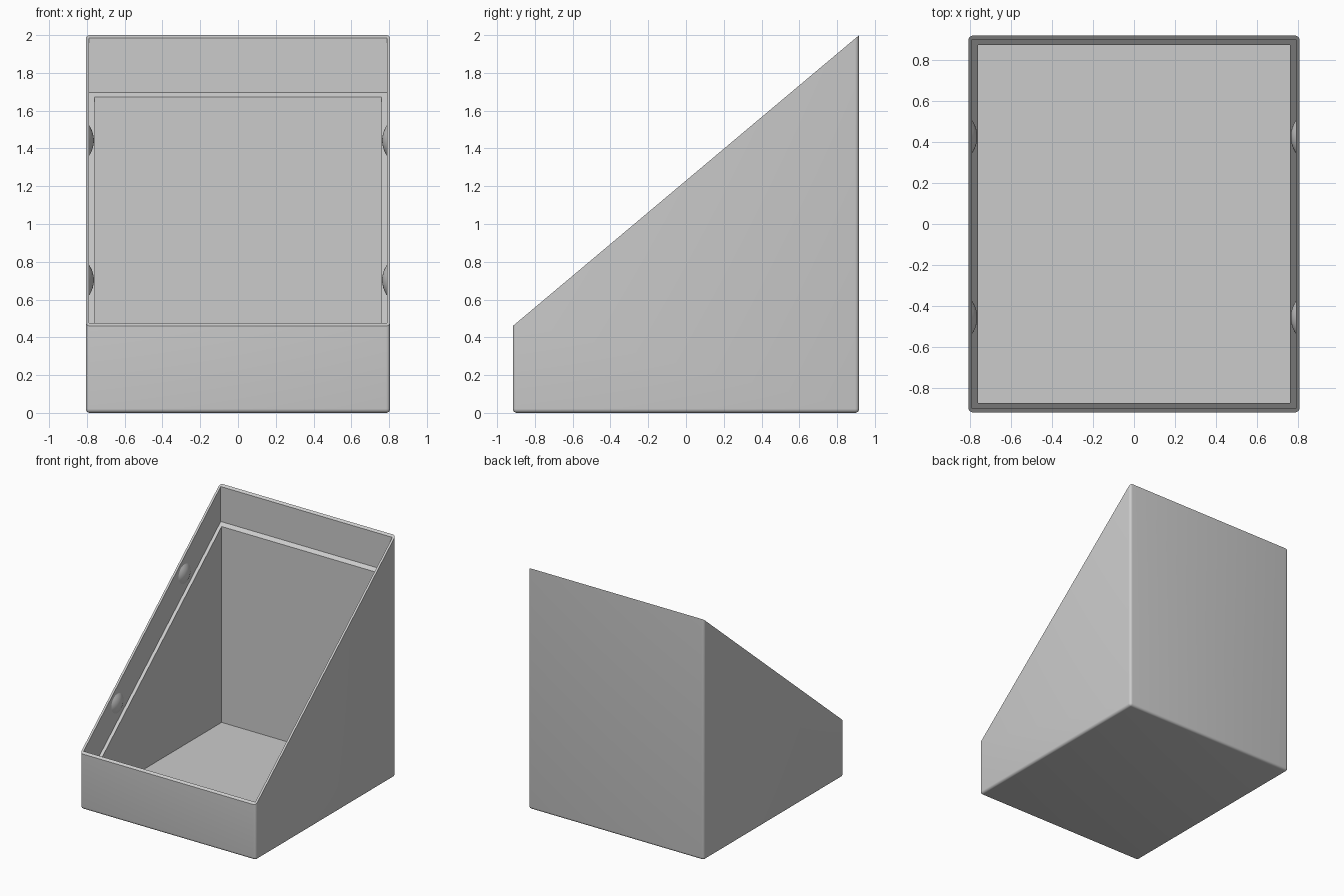
import bpy, bmesh, math
from mathutils import Matrix, Vector

if "Cube" in bpy.data.objects:
    bpy.data.objects.remove(bpy.data.objects["Cube"])

HALF_X, HALF_Y = 0.806, 0.917      # outer half sizes
FRONT_Z, BACK_Z = 0.46, 2.0        # rim heights
SLOPE = (BACK_Z - FRONT_Z) / (2 * HALF_Y)
RIM, WALL, FLOOR = 0.018, 0.046, 0.046
RECESS = 0.29                      # ledge depth below the rim
NORMAL = Vector((0, -SLOPE, 1))


def rim_z(y):
    return FRONT_Z + SLOPE * (y + HALF_Y)


grey = bpy.data.materials.new("light_grey")
grey.use_nodes = True
colour = (0.6, 0.6, 0.6, 1)
grey.diffuse_color = colour
grey.node_tree.nodes["Principled BSDF"].inputs["Base Color"].default_value = colour


def finish(name, bm):
    bmesh.ops.recalc_face_normals(bm, faces=bm.faces)
    mesh = bpy.data.meshes.new(name)
    bm.to_mesh(mesh)
    bm.free()
    mesh.materials.append(grey)
    obj = bpy.data.objects.new(name, mesh)
    bpy.context.collection.objects.link(obj)
    return obj


def block(inset, bottom, top):
    """Upright box, inset from the outer walls."""
    bm = bmesh.new()
    size = (2 * (HALF_X - inset), 2 * (HALF_Y - inset), top - bottom)
    place = Matrix.Translation((0, 0, (top + bottom) / 2)) @ Matrix.Diagonal((*size, 1))
    bmesh.ops.create_cube(bm, size=1, matrix=place)
    return bm


def slice_block(bm, z, keep_below):
    """Cut along the slanted plane and close the cut."""
    geom = bm.verts[:] + bm.edges[:] + bm.faces[:]
    bmesh.ops.bisect_plane(bm, geom=geom, plane_co=(0, 0, z), plane_no=NORMAL,
                           clear_outer=keep_below, clear_inner=not keep_below)
    bmesh.ops.holes_fill(bm, edges=[e for e in bm.edges if e.is_boundary], sides=0)


# Rounded outer body with a slanted top
bm = block(0, 0, 3)
bmesh.ops.bevel(bm, geom=bm.edges[:], offset=0.022, segments=5, profile=0.5,
                affect='EDGES')
slice_block(bm, rim_z(0), True)
body = finish("slanted_box", bm)

# Main cavity and the shallow wider recess that leaves a ledge
cavity = finish("cavity_cutter", block(WALL, FLOOR, 3))
bm = block(RIM, -1, 3)
slice_block(bm, rim_z(0) - RECESS, False)
recess = finish("recess_cutter", bm)

bpy.context.view_layer.objects.active = body
body.select_set(True)
for cutter in (cavity, recess):
    mod = body.modifiers.new(cutter.name, 'BOOLEAN')
    mod.operation = 'DIFFERENCE'
    mod.solver = 'EXACT'
    mod.object = cutter
    bpy.ops.object.modifier_apply(modifier=mod.name)
    bpy.data.objects.remove(cutter)
bpy.ops.object.shade_smooth_by_angle(angle=math.radians(25))

# Snap bumps on the side walls of the recess
RADIUS, HEIGHT = 0.08, 0.025
sphere = (RADIUS ** 2 + HEIGHT ** 2) / (2 * HEIGHT)
for side, side_name in ((1, "left"), (-1, "right")):
    for y, place in ((0.425, "back"), (-0.455, "front")):
        bm = bmesh.new()
        bmesh.ops.create_circle(bm, cap_ends=True, radius=RADIUS, segments=32)
        rim = bm.edges[:]
        # Build the dome as shrinking rings
        for step in range(1, 6):
            r = RADIUS * (1 - step / 6)
            out = bmesh.ops.extrude_edge_only(bm, edges=rim)["geom"]
            rim = [g for g in out if isinstance(g, bmesh.types.BMEdge)]
            for v in (g for g in out if isinstance(g, bmesh.types.BMVert)):
                v.co.xy = v.co.xy.normalized() * r
                v.co.z = math.sqrt(sphere ** 2 - r ** 2) - sphere + HEIGHT
        bmesh.ops.holes_fill(bm, edges=rim, sides=0)
        x = side * (HALF_X - RIM)
        turn = Matrix.Rotation(-side * math.pi / 2, 4, 'Y')
        z = rim_z(y) - RECESS / 2
        bm.transform(Matrix.Translation((x, y, z)) @ turn)
        bump = finish(f"{place}_{side_name}_bump", bm)
        bpy.ops.object.select_all(action='DESELECT')
        bump.select_set(True)
        bpy.context.view_layer.objects.active = bump
        bpy.ops.object.shade_smooth_by_angle(angle=math.radians(40))
